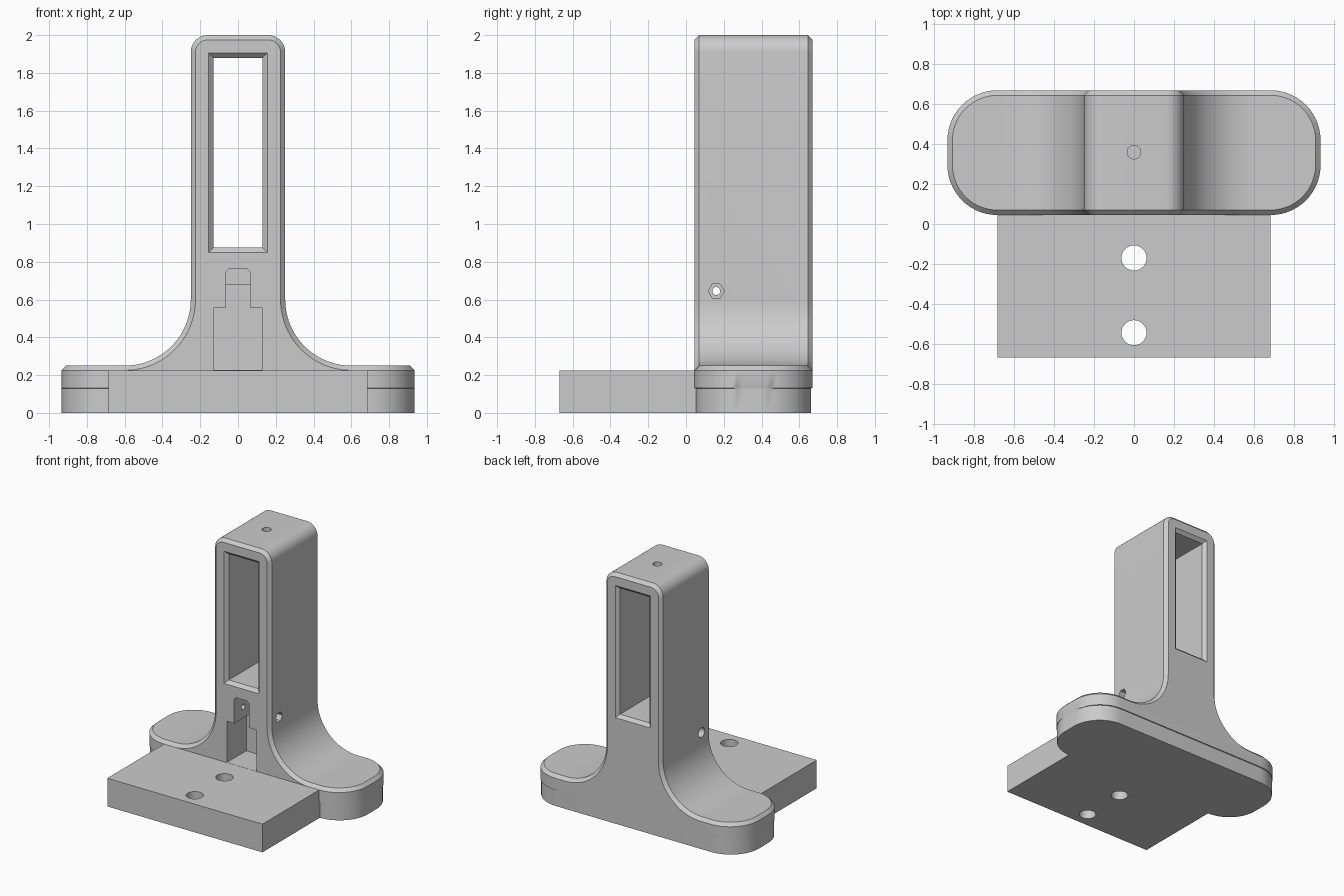
import bpy
import bmesh
from math import sin, cos, radians, tau

cube = bpy.data.objects.get("Cube")
if cube:
    bpy.data.objects.remove(cube, do_unlink=True)

grey = bpy.data.materials.new("light_grey")
grey.use_nodes = True
GREY = (0.6, 0.6, 0.6, 1)
grey.diffuse_color = GREY
grey.node_tree.nodes["Principled BSDF"].inputs["Base Color"].default_value = GREY

FRONT, BACK, CHAMFER = 0.045, 0.67, 0.025
MID = (FRONT + BACK) / 2


def arc(cx, cy, r, start, end, steps=14):
    angles = [radians(start + (end - start) * i / steps) for i in range(steps + 1)]
    return [(cx + r * cos(a), cy + r * sin(a)) for a in angles]


def rect(x0, x1, y0, y1):
    return [(x0, y0), (x1, y0), (x1, y1), (x0, y1)]


def disc(cx, cy, r, n=32):
    return [(cx + r * cos(tau * i / n), cy + r * sin(tau * i / n)) for i in range(n)]


def loft(name, axis, sections):
    """Solid through matching 2D outlines placed at distances along an axis."""
    place = {"x": lambda p, d: (d, p[0], p[1]),
             "y": lambda p, d: (p[0], d, p[1]),
             "z": lambda p, d: (p[0], p[1], d)}[axis]
    bm = bmesh.new()
    rings = [[bm.verts.new(place(p, d)) for p in pts] for d, pts in sections]
    for a, b in zip(rings, rings[1:]):
        for i in range(len(a)):
            j = (i + 1) % len(a)
            bm.faces.new((a[i], a[j], b[j], b[i]))
    bm.faces.new(rings[0])
    bm.faces.new(rings[-1])
    bmesh.ops.recalc_face_normals(bm, faces=bm.faces)
    mesh = bpy.data.meshes.new(name)
    bm.to_mesh(mesh)
    bm.free()
    mesh.materials.append(grey)
    obj = bpy.data.objects.new(name, mesh)
    bpy.context.collection.objects.link(obj)
    return obj


def prism(name, axis, start, end, pts):
    return loft(name, axis, [(start, pts), (end, pts)])


def activate(obj):
    bpy.ops.object.select_all(action="DESELECT")
    obj.select_set(True)
    bpy.context.view_layer.objects.active = obj


def combine(obj, other, operation):
    """Apply an exact boolean, then drop the helper."""
    other.hide_render = True
    mod = obj.modifiers.new("combine", "BOOLEAN")
    mod.operation = operation
    mod.solver = "EXACT"
    mod.object = other
    activate(obj)
    bpy.ops.object.modifier_apply(modifier=mod.name)
    bpy.data.objects.remove(other, do_unlink=True)


# Base foot: rounded plan, chamfered top, slightly slimmer lower band
def foot_outline(inset=0, slim=0):
    half_y = (BACK - FRONT) / 2
    r = 0.25
    pts = []
    for sx, sy, start in ((1, 1, 0), (-1, 1, 90), (-1, -1, 180), (1, -1, 270)):
        cx, cy = sx * (0.935 - r), MID + sy * (half_y - r - slim)
        pts += arc(cx, cy, r - inset, start, start + 90)
    return pts


body = loft("stand_body", "z", [
    (0, foot_outline(slim=0.008)), (0.13, foot_outline(slim=0.008)),
    (0.131, foot_outline()), (0.225, foot_outline()),
    (0.25, foot_outline(CHAMFER))])


# Tower: flared at the bottom, rounded at the top, chamfered front and back
def tower_outline(o=0):
    half = [(0.6, 0.2)]
    half += arc(0.6, 0.6, 0.35 + o, 270, 180, 20)
    half += arc(0.16, 1.91, 0.09 - o, 0, 90, 10)
    return half + [(-x, z) for x, z in reversed(half)]


tower = loft("tower", "y", [
    (FRONT, tower_outline(CHAMFER)), (FRONT + CHAMFER, tower_outline()),
    (BACK - CHAMFER, tower_outline()), (BACK, tower_outline(CHAMFER))])
combine(body, tower, "UNION")


# Tall window with chamfered rims on both sides
def window_outline(o):
    return rect(-0.13 - o, 0.13 + o, 0.875 - o, 1.88 + o)


window = loft("window_cutter", "y", [
    (FRONT - 0.02, window_outline(0.045)), (FRONT + CHAMFER, window_outline(0)),
    (BACK - CHAMFER, window_outline(0)), (BACK + 0.02, window_outline(0.045))])
combine(body, window, "DIFFERENCE")

# Stepped notch in the front, with a deeper pocket at its top
W, T, C = 0.065, 0.765, 0.018
notch = [(-0.13, 0.226), (0.13, 0.226), (0.13, 0.555), (W, 0.555), (W, T - C),
         (W - C, T), (C - W, T), (-W, T - C), (-W, 0.555), (-0.13, 0.555)]
combine(body, prism("notch_cutter", "y", 0, 0.29, notch), "DIFFERENCE")
pocket = [(-W, 0.68), (W, 0.68), (W, T - C), (W - C, T), (C - W, T), (-W, T - C)]
combine(body, prism("pocket_cutter", "y", 0.2, 0.64, pocket), "DIFFERENCE")

# Cross bolt hole: hexagonal nut seat on the left, round head seat on the right
BOLT = (0.16, 0.645)
for name, start, end, radius, sides in (
        ("bolt_cutter", -0.4, 0.4, 0.021, 24),
        ("nut_cutter", 0.17, 0.4, 0.042, 6),
        ("head_cutter", -0.4, -0.17, 0.038, 24)):
    combine(body, prism(name, "x", start, end, disc(*BOLT, radius, sides)), "DIFFERENCE")

# Small hole through the top wall
combine(body, prism("top_hole_cutter", "z", 1.8, 2.1, disc(0, 0.36, 0.034)), "DIFFERENCE")

# Front plate with two mounting holes
plate = prism("front_plate", "z", 0, 0.225, rect(-0.685, 0.685, -0.67, 0.053))
for y in (-0.17, -0.545):
    combine(plate, prism("plate_hole_cutter", "z", -0.1, 0.4, disc(0, y, 0.063)), "DIFFERENCE")

# Smooth curves, crisp edges
for obj in (body, plate):
    activate(obj)
    bpy.ops.object.shade_smooth_by_angle(angle=radians(30))
